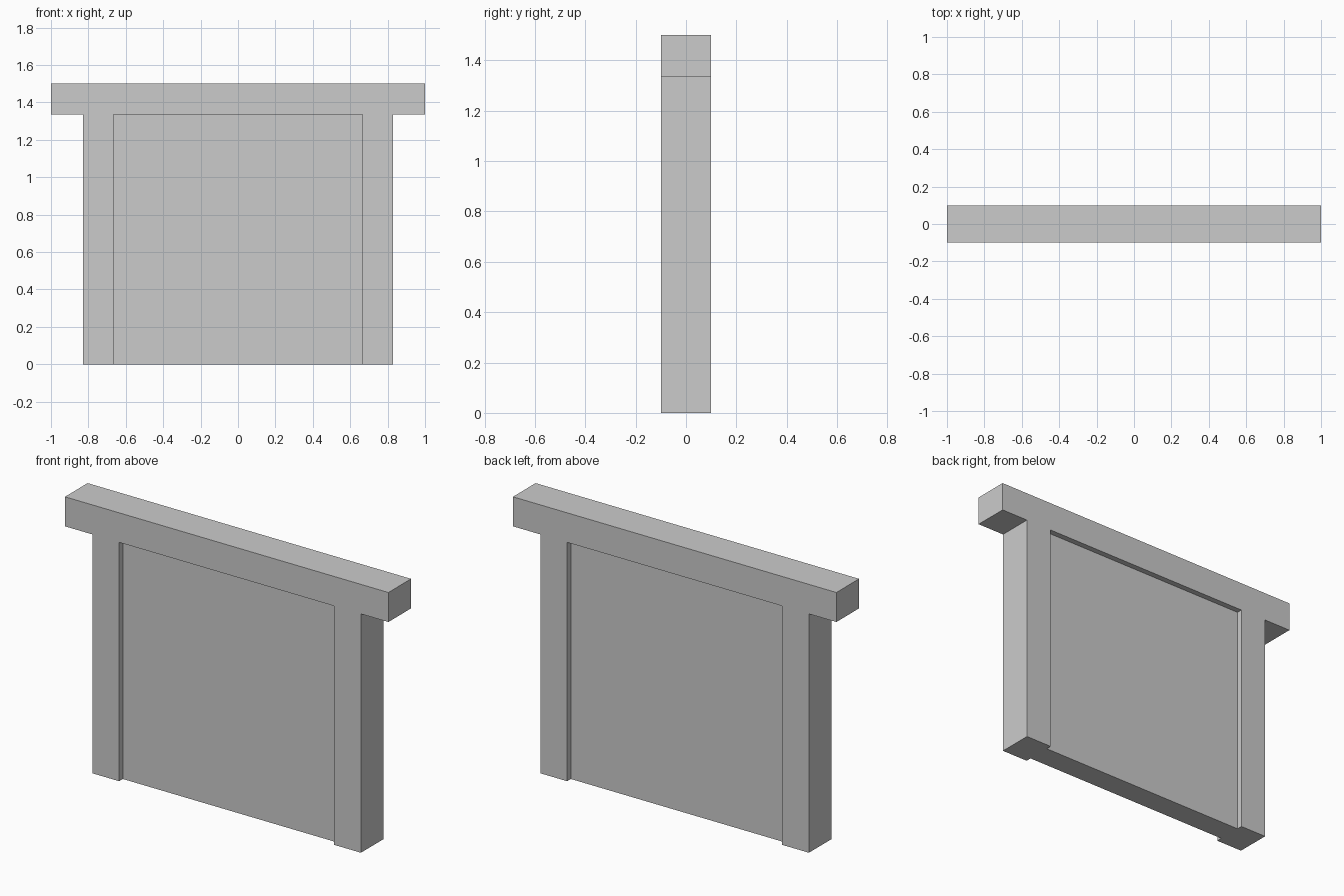
import bpy
import bmesh

if "Cube" in bpy.data.objects:
    bpy.data.objects.remove(bpy.data.objects["Cube"])


def extrude_profile(name, half, depth):
    """Mirror a right-half (x, z) outline across x = 0 and extrude it along y."""
    outline = half + [(-x, z) for x, z in reversed(half)]
    bm = bmesh.new()
    face = bm.faces.new([bm.verts.new((x, -depth / 2, z)) for x, z in outline])
    moved = bmesh.ops.extrude_face_region(bm, geom=[face])["geom"]
    verts = [g for g in moved if isinstance(g, bmesh.types.BMVert)]
    bmesh.ops.translate(bm, verts=verts, vec=(0, depth, 0))
    bmesh.ops.recalc_face_normals(bm, faces=bm.faces[:])
    mesh = bpy.data.meshes.new(name)
    bm.to_mesh(mesh)
    bm.free()
    obj = bpy.data.objects.new(name, mesh)
    bpy.context.collection.objects.link(obj)
    return obj


TOP = 1.5        # top of the crossbeam
UNDER = 1.335    # underside of the crossbeam
INNER = 0.665    # inner face of each post
OUTER = 0.83     # outer face of each post

# Frame: two posts and an overhanging crossbeam in one piece
extrude_profile("frame", [(INNER, UNDER), (INNER, 0), (OUTER, 0),
                          (OUTER, UNDER), (1, UNDER), (1, TOP)][::-1], 0.2)

# Panel: thinner infill, recessed on both front and back
extrude_profile("panel", [(INNER, UNDER), (INNER, 0)], 0.135)
